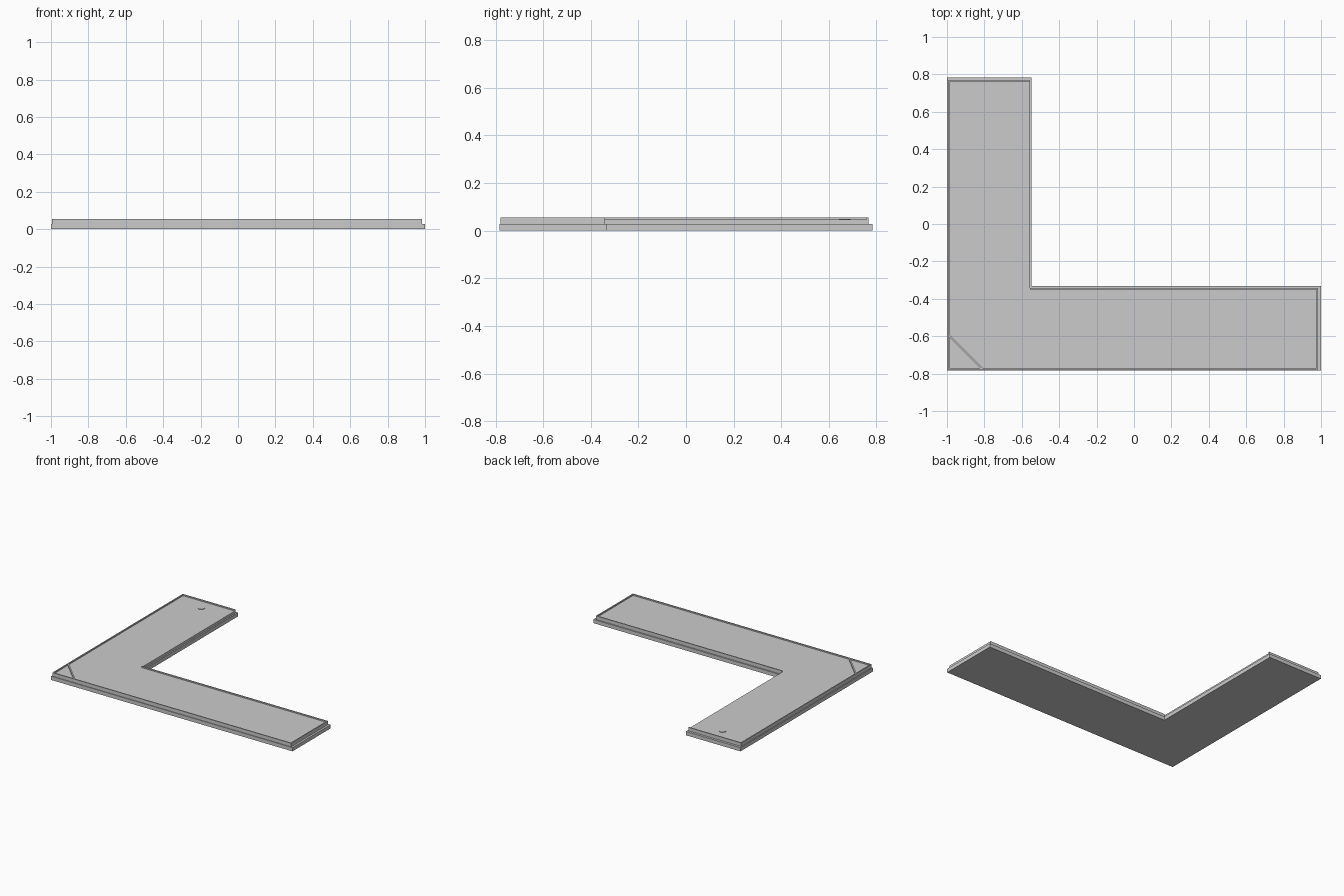
import bpy, bmesh, math

if "Cube" in bpy.data.objects:
    bpy.data.objects.remove(bpy.data.objects["Cube"])


def prism(name, pts, z0, z1):
    """Extrude a flat outline between two heights."""
    bm = bmesh.new()
    face = bm.faces.new([bm.verts.new((x, y, z0)) for x, y in pts])
    ext = bmesh.ops.extrude_face_region(bm, geom=[face])
    for v in ext["geom"]:
        if isinstance(v, bmesh.types.BMVert):
            v.co.z = z1
    bmesh.ops.recalc_face_normals(bm, faces=bm.faces)
    me = bpy.data.meshes.new(name)
    bm.to_mesh(me)
    bm.free()
    ob = bpy.data.objects.new(name, me)
    bpy.context.collection.objects.link(ob)
    return ob


def ell(x0, x1, y0, y1, xi, yi):
    return [(x0, y0), (x1, y0), (x1, yi), (xi, yi), (xi, y1), (x0, y1)]


def rect(x0, x1, y0, y1):
    return [(x0, y0), (x1, y0), (x1, y1), (x0, y1)]


BASE, FLOOR, TOP, T = 0.028, 0.046, 0.055, 0.008
X0, X1, Y0, Y1, XI, YI = -0.994, 0.985, -0.778, 0.766, -0.557, -0.341

# Wide base slab and the slightly inset upper slab
prism("base_slab", ell(-1, 1, -0.783, 0.783, -0.547, -0.332), 0, BASE)
prism("upper_slab", ell(X0, X1, Y0, Y1, XI, YI), BASE, FLOOR)

# Thin raised rim; the inner side of the short arm stays open
rims = {
    "rim_left": rect(X0, X0 + T, Y0, Y1),
    "rim_front": rect(X0 + T, X1, Y0, Y0 + T),
    "rim_right": rect(X1 - T, X1, Y0 + T, YI),
    "rim_inner": rect(XI, X1 - T, YI - T, YI),
    "rim_back": rect(X0 + T, XI, Y1 - T, Y1),
}
for name, pts in rims.items():
    prism(name, pts, FLOOR, TOP)

# Diagonal divider across the outer corner
xl, yf = X0 + T, Y0 + T
prism("corner_divider", [(xl, -0.607), (-0.823, yf), (-0.809, yf), (xl, -0.593)], FLOOR, TOP)

# Small round disc near the end of the short arm
disc = [(-0.77 + 0.024 * math.cos(a), 0.666 + 0.024 * math.sin(a))
        for a in (i * math.tau / 32 for i in range(32))]
prism("round_disc", disc, FLOOR, FLOOR + 0.004)
